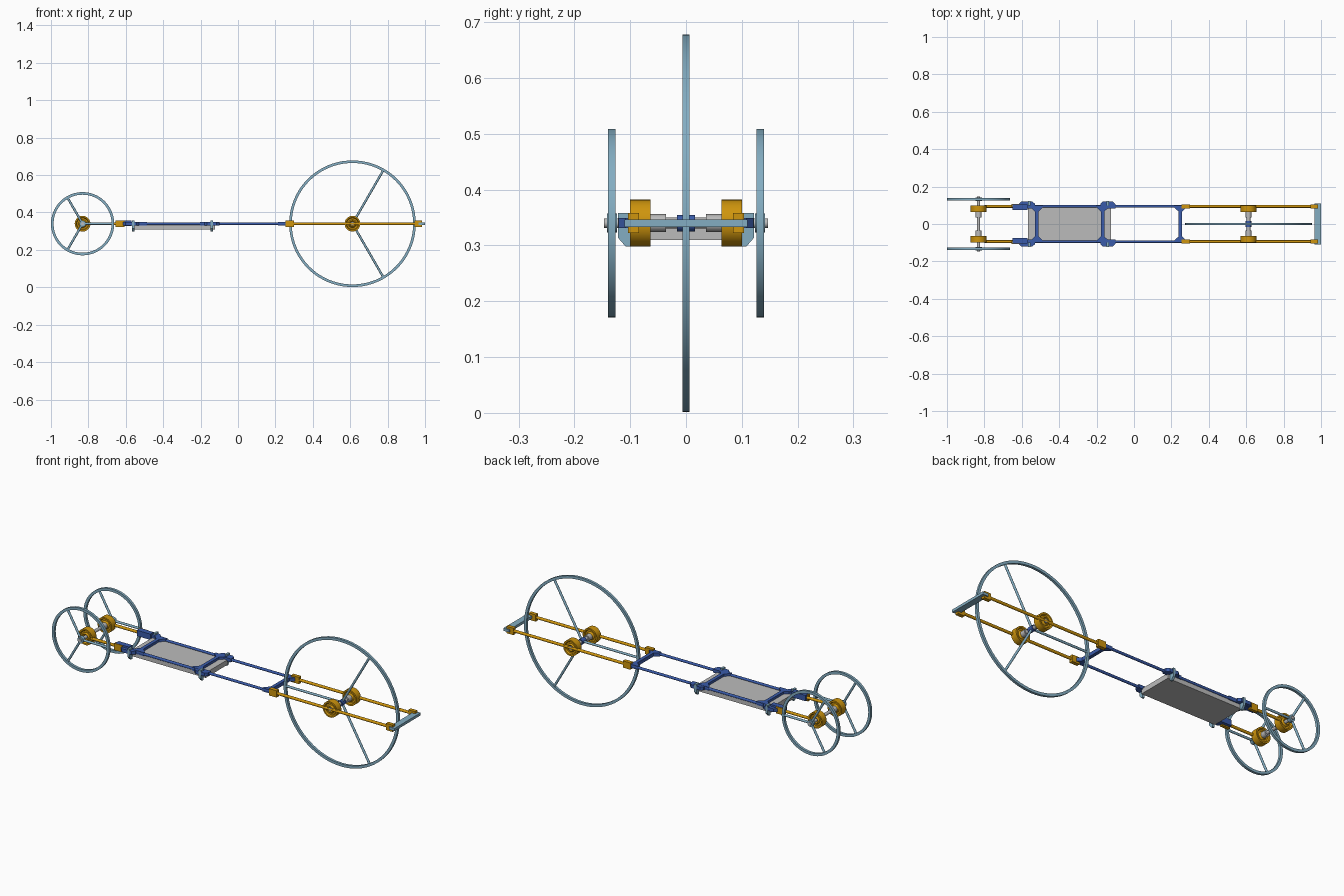
import bpy, bmesh, math
from mathutils import Matrix, Vector

if "Cube" in bpy.data.objects:
    bpy.data.objects.remove(bpy.data.objects["Cube"])

Z = 0.34  # height of the frame plane and all axles


def material(name, rgb):
    m = bpy.data.materials.new(name)
    m.diffuse_color = (*rgb, 1)
    m.use_nodes = True
    m.node_tree.nodes["Principled BSDF"].inputs["Base Color"].default_value = m.diffuse_color
    return m


STEEL = material("pale_blue", (0.23, 0.42, 0.54))
BLUE = material("frame_blue", (0.042, 0.105, 0.40))
GOLD = material("gold", (0.62, 0.30, 0.004))
GREY = material("grey", (0.50, 0.50, 0.50))


def finish(name, bm, mat, smooth=False):
    bmesh.ops.recalc_face_normals(bm, faces=bm.faces[:])
    me = bpy.data.meshes.new(name)
    bm.to_mesh(me)
    bm.free()
    me.materials.append(mat)
    ob = bpy.data.objects.new(name, me)
    bpy.context.collection.objects.link(ob)
    if smooth:
        bpy.ops.object.select_all(action='DESELECT')
        ob.select_set(True)
        bpy.context.view_layer.objects.active = ob
        bpy.ops.object.shade_smooth_by_angle(angle=math.radians(35))
    return ob


def box(name, x, y, z, mat):
    """Box from (min, max) pairs."""
    lo, hi = zip(sorted(x), sorted(y), sorted(z))
    bm = bmesh.new()
    mid = [(a + b) / 2 for a, b in zip(lo, hi)]
    size = [b - a for a, b in zip(lo, hi)]
    bmesh.ops.create_cube(bm, size=1, matrix=Matrix.Translation(mid) @ Matrix.Diagonal((*size, 1)))
    return finish(name, bm, mat)


def rod(name, a, b, r, mat, sides=16):
    a, b = Vector(a), Vector(b)
    d = b - a
    bm = bmesh.new()
    rot = d.to_track_quat('Z', 'Y').to_matrix().to_4x4()
    bmesh.ops.create_cone(bm, cap_ends=True, segments=sides, radius1=r, radius2=r,
                          depth=d.length, matrix=Matrix.Translation((a + b) / 2) @ rot)
    return finish(name, bm, mat, True)


def lathe(name, x, y, profile, mat, sides=48):
    """Closed (radius, y offset) profile turned about the axle direction."""
    bm = bmesh.new()
    rings = []
    for i in range(sides):
        t = math.tau * i / sides
        rings.append([bm.verts.new((x + r * math.cos(t), y + h, Z + r * math.sin(t)))
                      for r, h in profile])
    n = len(profile)
    for i in range(sides):
        a, b = rings[i], rings[(i + 1) % sides]
        for j in range(n):
            k = (j + 1) % n
            bm.faces.new((a[j], a[k], b[k], b[j]))
    return finish(name, bm, mat, True)


def prism(name, pts, axis, lo, hi, mat):
    """Outline extruded along z (xy outline) or along x (yz outline)."""
    bm = bmesh.new()
    place = (lambda p, h: (p[0], p[1], h)) if axis == 'z' else (lambda p, h: (h, p[0], p[1]))
    bot = [bm.verts.new(place(p, lo)) for p in pts]
    top = [bm.verts.new(place(p, hi)) for p in pts]
    bm.faces.new(bot)
    bm.faces.new(top)
    for i in range(len(pts)):
        j = (i + 1) % len(pts)
        bm.faces.new((bot[i], bot[j], top[j], top[i]))
    return finish(name, bm, mat)


def wheel(name, x, y, r, start, hub_mat, hub_r, hub_w):
    """Thin rim, three spokes and a small hub."""
    w, t = 0.0066, 0.014
    lathe(name + "_rim", x, y, [(r, -w), (r, w), (r - t, w), (r - t, -w)], STEEL, 80)
    for k in range(3):
        a = start + k * math.tau / 3
        d = Vector((math.cos(a), 0, math.sin(a)))
        c = Vector((x, y, Z))
        rod(f"{name}_spoke_{k}", c + d * 0.006, c + d * (r - 0.008), 0.0062, STEEL, 12)
    rod(name + "_hub", (x, y - hub_w, Z), (x, y + hub_w, Z), hub_r, hub_mat, 24)


# Wheels
BIG, SMALL = 0.612, -0.831
wheel("large_wheel", BIG, 0, 0.3385, math.pi / 3, BLUE, 0.015, 0.016)
for s in (-1, 1):
    wheel(f"small_wheel_{s}", SMALL, s * 0.133, 0.169, 0, STEEL, 0.017, 0.009)

# Axles
rod("large_axle", (BIG, -0.10, Z), (BIG, 0.10, Z), 0.010, GREY)
rod("small_axle", (SMALL, -0.147, Z), (SMALL, 0.147, Z), 0.0085, GREY)

hub_profile = [(0.008, -0.010), (0.016, -0.018), (0.022, -0.010), (0.030, -0.010),
               (0.034, -0.018), (0.042, -0.018), (0.042, 0.018), (0.034, 0.018),
               (0.030, 0.010), (0.022, 0.010), (0.016, 0.018), (0.008, 0.010)]
for s in (-1, 1):
    y = s * 0.094
    # Bearing hubs and collars
    for n, x in (("large", BIG), ("small", SMALL)):
        lathe(f"{n}_bearing_{s}", x, s * 0.082, hub_profile, GOLD)
        rod(f"{n}_collar_{s}", (x, s * 0.036, Z), (x, s * 0.068, Z), 0.016, GREY, 24)

    # Side rails
    rod(f"front_fork_rail_{s}", (0.27, y, Z), (0.97, y, Z), 0.0075, GOLD)
    rod(f"rear_fork_rail_{s}", (-0.80, y, Z), (-0.62, y, Z), 0.0075, GOLD)
    rod(f"main_rail_{s}", (-0.64, y, Z), (0.27, y, Z), 0.0070, BLUE)

    # Rail sleeves
    box(f"front_sleeve_{s}", (0.255, 0.30), (y - 0.010, y + 0.010), (Z - 0.018, Z + 0.018), GOLD)
    box(f"end_sleeve_{s}", (0.945, 0.985), (y - 0.010, y + 0.010), (Z - 0.018, Z + 0.018), GOLD)
    box(f"rear_sleeve_{s}", (-0.655, -0.607), (s * 0.092, s * 0.108), (Z - 0.018, Z + 0.018), GOLD)
    box(f"rear_sleeve_inner_{s}", (-0.65, -0.57), (s * 0.076, s * 0.104), (Z - 0.012, Z + 0.0185), BLUE)

    # Chamfered clamps with hanging brackets for the deck
    for n, x0, x1, xb in (("rear", -0.615, -0.53, -0.56), ("front", -0.18, -0.10, -0.14)):
        c = 0.014
        outline = [(x0, s * 0.084), (x1, s * 0.084), (x1, s * 0.108), (x1 - c, s * 0.121),
                   (x0 + c, s * 0.121), (x0, s * 0.108)]
        prism(f"{n}_clamp_{s}", outline, 'z', Z - 0.009, Z + 0.009, BLUE)
        plate = [(s * 0.098, 0.298), (s * 0.108, 0.298), (s * 0.122, 0.314),
                 (s * 0.122, 0.358), (s * 0.098, 0.358)]
        prism(f"{n}_bracket_{s}", plate, 'x', xb - 0.006, xb + 0.006, STEEL)

# Cross members flaring into the rails
for n, x in (("rear", -0.52), ("middle", -0.18 + 0.012), ("front", 0.248)):
    w, f = 0.009, 0.034
    half = [(x + w, 0.066), (x + f, 0.090), (x + f, 0.100), (x - f, 0.100), (x - f, 0.090), (x - w, 0.066)]
    pts = half + [(px, -py) for px, py in reversed(half)]
    prism(f"{n}_cross_member", pts, 'z', Z - 0.009, Z + 0.010, BLUE)

# Handle at the far end
box("end_crossbar", (0.966, 1.0), (-0.11, 0.11), (Z - 0.007, Z + 0.007), STEEL)

# Deck panel
box("deck_panel", (-0.566, -0.124), (-0.095, 0.095), (0.31, 0.337), GREY)
